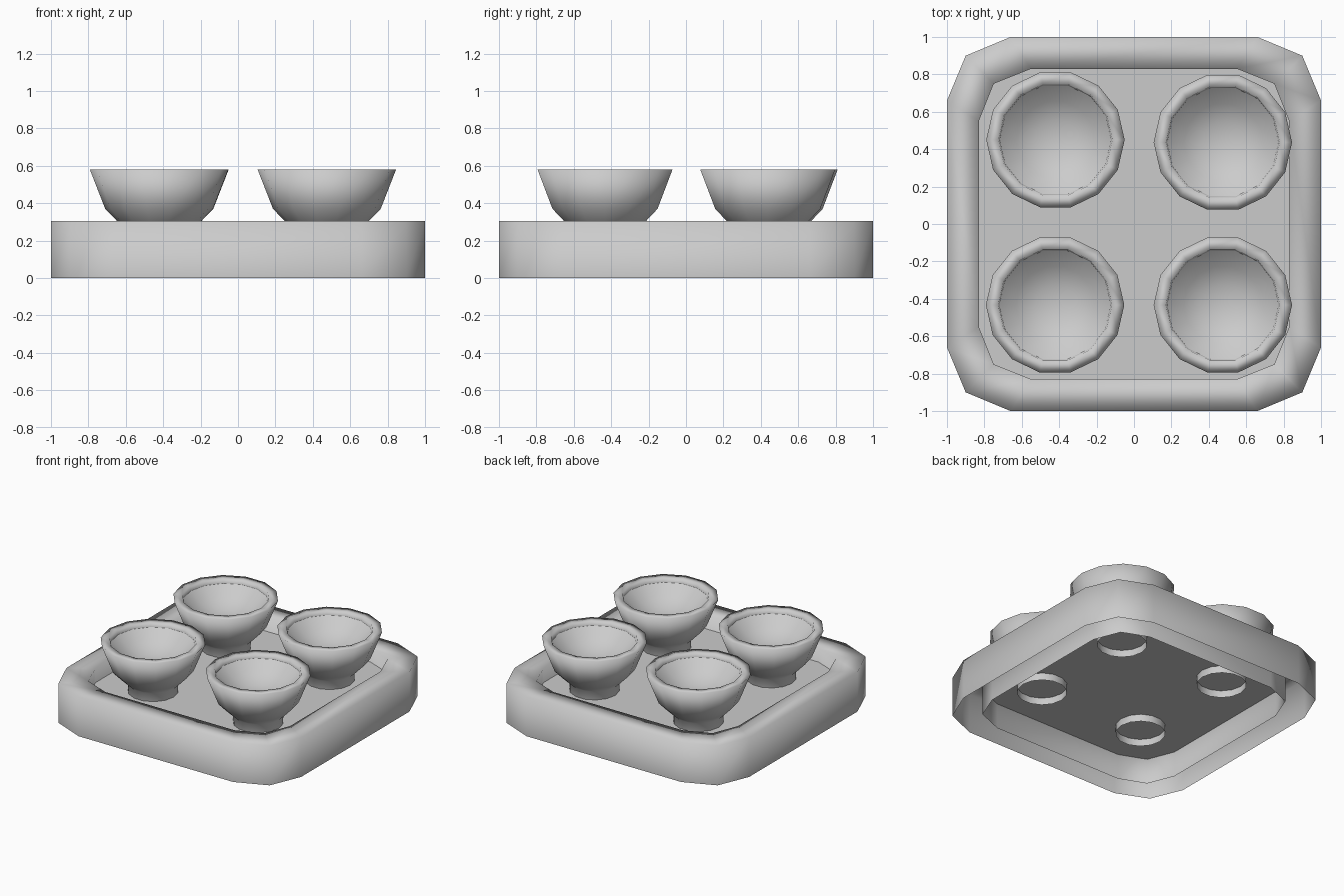
import bpy, bmesh
from math import cos, sin, pi

if "Cube" in bpy.data.objects:
    bpy.data.objects.remove(bpy.data.objects["Cube"])


def loft(name, rings, smooth=True, loc=(0, 0, 0), cap_end=False):
    """Skin a stack of equal-length closed rings into one object."""
    bm = bmesh.new()
    loops = [[bm.verts.new(p) for p in ring] for ring in rings]
    n = len(loops[0])
    for a, b in zip(loops, loops[1:]):
        for i in range(n):
            j = (i + 1) % n
            bm.faces.new((a[i], a[j], b[j], b[i]))
    if cap_end:
        bm.faces.new(loops[-1])
    bmesh.ops.remove_doubles(bm, verts=bm.verts, dist=1e-4)
    for f in bm.faces:
        f.smooth = smooth
    me = bpy.data.meshes.new(name)
    bm.to_mesh(me)
    bm.free()
    ob = bpy.data.objects.new(name, me)
    ob.location = loc
    bpy.context.collection.objects.link(ob)
    return ob


def outline(side, mid, flat, z):
    """Chamfered square: side half-width, mid corner point, flat half-length."""
    q = [(side, flat), (mid, mid), (flat, side)]
    pts = []
    for _ in range(4):
        pts += q
        q = [(-y, x) for x, y in q]
    return [(x, y, z) for x, y in pts]


def circle(r, z, n=14):
    return [(r * cos(2 * pi * i / n), r * sin(2 * pi * i / n), z) for i in range(n)]


OUTER, INNER = (1.0, 0.9, 0.66), (0.83, 0.75, 0.55)
TOP, FLOOR = 0.305, 0.195

# tray wall: outer skin, flat rim and inner skin, open underneath
loft("tray_wall", [outline(*OUTER, 0), outline(*OUTER, TOP),
                   outline(*INNER, TOP), outline(*INNER, 0)])

# tray floor sheet
loft("tray_floor", [outline(*INNER, FLOOR)], smooth=False, cap_end=True)

# four cups with open feet passing through the floor
shell = [(0.175, 0.14), (0.178, 0.26), (0.225, 0.305), (0.288, 0.37),
         (0.37, 0.58), (0.305, 0.58), (0.298, 0.55)]
bowl = [(0.298, 0.55), (0.21, 0.475), (0.11, 0.43), (0.0, 0.42)]
spots = [(-0.42, 0.45), (0.475, 0.437), (-0.422, -0.433), (0.475, -0.433)]
for k, (x, y) in enumerate(spots, 1):
    loft(f"cup_{k}", [circle(r, z) for r, z in shell], loc=(x, y, 0))
    loft(f"cup_bowl_{k}", [circle(r, z) for r, z in bowl], loc=(x, y, 0))
